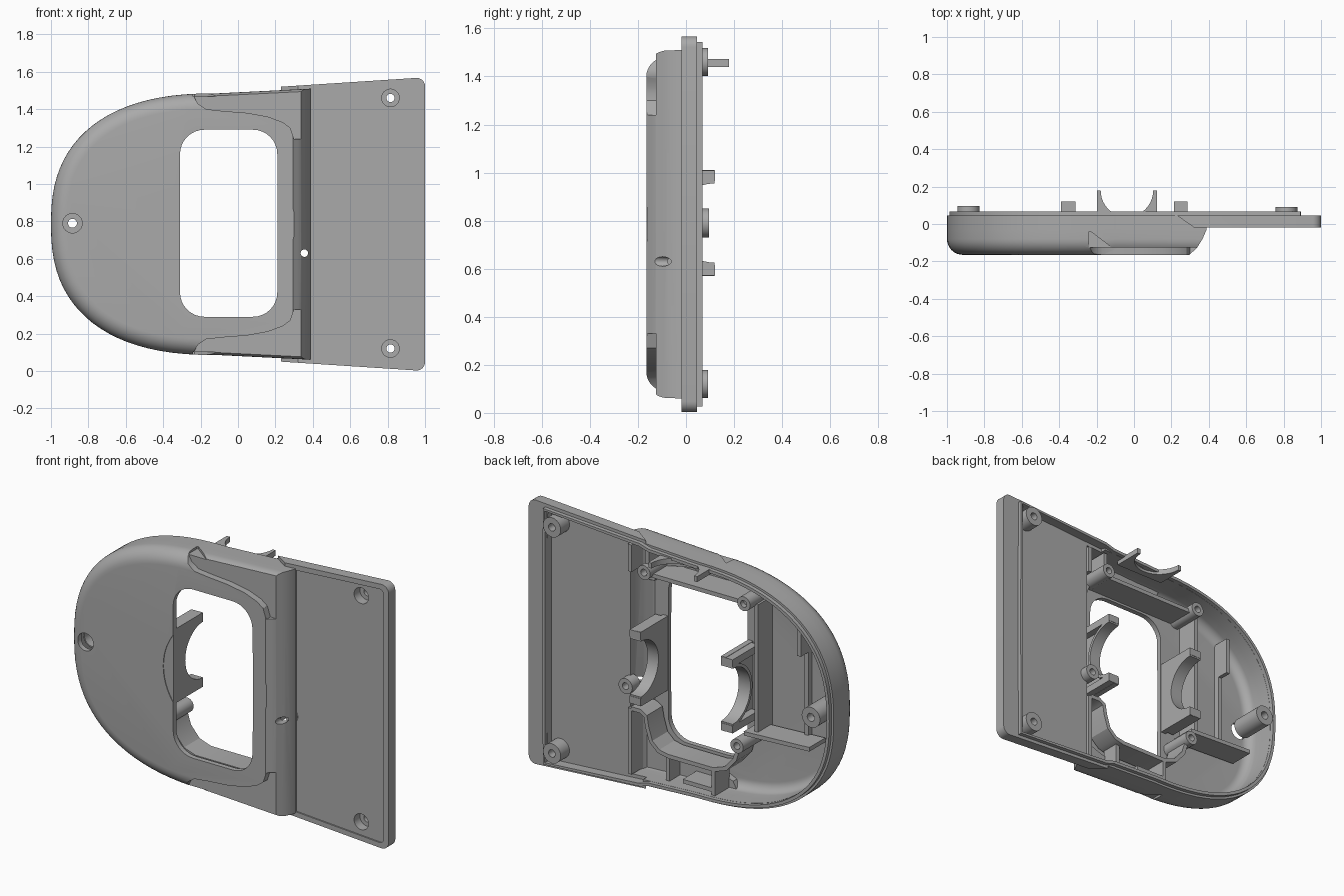
import bpy, bmesh, math
from mathutils import Vector

old = bpy.data.objects.get("Cube")
if old:
    bpy.data.objects.remove(old, do_unlink=True)

MID = 0.785  # height of the symmetry line
grey = bpy.data.materials.new("plain grey")
grey.use_nodes = True
grey.diffuse_color = (0.4, 0.4, 0.4, 1)
grey.node_tree.nodes["Principled BSDF"].inputs["Base Color"].default_value = (0.4, 0.4, 0.4, 1)


def loft(name, rings, place=lambda x, y, z: (x, y, z)):
    """Closed solid through rings of equal length; each ring is (y, [(x, z)])."""
    bm = bmesh.new()
    loops = [[bm.verts.new(place(x, y, z)) for x, z in pts] for y, pts in rings]
    for a, b in zip(loops, loops[1:]):
        for i in range(len(a)):
            j = (i + 1) % len(a)
            bm.faces.new((a[i], a[j], b[j], b[i]))
    bm.faces.new(loops[0])
    bm.faces.new(loops[-1])
    bmesh.ops.recalc_face_normals(bm, faces=bm.faces)
    me = bpy.data.meshes.new(name)
    bm.to_mesh(me)
    bm.free()
    me.materials.append(grey)
    ob = bpy.data.objects.new(name, me)
    bpy.context.collection.objects.link(ob)
    return ob


def prism(name, pts, y0, y1):
    return loft(name, [(y0, pts), (y1, pts)])


def circle(x, z, r, n=32):
    return [(x + r * math.cos(2 * math.pi * i / n), z + r * math.sin(2 * math.pi * i / n)) for i in range(n)]


def box(x0, x1, z0, z1):
    return [(x0, z0), (x1, z0), (x1, z1), (x0, z1)]


def rounded(x0, x1, z0, z1, r, n=8):
    pts = []
    for k, (cx, cz) in enumerate([(x1 - r, z1 - r), (x0 + r, z1 - r), (x0 + r, z0 + r), (x1 - r, z0 + r)]):
        for i in range(n + 1):
            a = math.pi / 2 * (k + i / n)
            pts.append((cx + r * math.cos(a), cz + r * math.sin(a)))
    return pts


def band(path, t):
    """Outline of an open path thickened by t."""
    p = [Vector(q) for q in path]
    left, right = [], []
    for i, q in enumerate(p):
        d1 = (q - p[max(i - 1, 0)]).normalized()
        d2 = (p[min(i + 1, len(p) - 1)] - q).normalized()
        d = (d1 + d2).normalized()
        n = Vector((-d.y, d.x)) * t / 2
        left.append(tuple(q + n))
        right.append(tuple(q - n))
    return left + right[::-1]


def flip(pts):
    return [(x, 2 * MID - z) for x, z in pts]


def combine(target, other, op):
    mod = target.modifiers.new("cut", 'BOOLEAN')
    mod.operation, mod.object, mod.solver = op, other, 'EXACT'
    bpy.context.view_layer.objects.active = target
    bpy.ops.object.modifier_apply(modifier=mod.name)
    bpy.data.objects.remove(other, do_unlink=True)


def cut(target, other):
    combine(target, other, 'DIFFERENCE')


# Rounded body outline
N, A, B = 2.45, 0.9, 0.70


def half_outline(inset, xend, steps=22):
    pts = []
    for i in range(steps + 1):
        a = math.pi / 2 * i / steps
        u, v = max(math.cos(a), 0) ** (2 / N), math.sin(a) ** (2 / N)
        n = Vector((-u ** (N - 1) / A, v ** (N - 1) / B)).normalized()
        pts.append((-0.1 - A * u - n.x * inset, MID + B * v - n.y * inset))
    pts.append((xend, MID + B + 0.05 * (xend + 0.1) - inset))
    return pts


def outline(inset, xend):
    h = half_outline(inset, xend)
    return h + flip(h[1:])[::-1]


def slope_x(y):
    knots = [(-0.165, 0.295), (-0.13, 0.335), (-0.05, 0.385), (-0.02, 0.39), (1, 0.39)]
    for (a, xa), (b, xb) in zip(knots, knots[1:]):
        if y <= b:
            return xa + (xb - xa) * max(y - a, 0) / (b - a)


def body_solid(name, top, front, r, inset, back):
    rings = [(top, outline(inset, slope_x(top) - back)), (-0.03, outline(inset, slope_x(-0.03) - back))]
    for i in range(9):
        a = math.pi / 2 * i / 8
        y = front + r - r * math.sin(a)
        rings.append((y, outline(inset + r * (1 - math.cos(a)), slope_x(y) - back)))
    return loft(name, rings)


def plate_outline(x0, inset, x1):
    r, b = 0.045 - inset / 2, []
    top = lambda x: MID + 0.735 + 0.065 * (x - 0.23) - inset
    for i in range(7):
        a = math.pi / 2 * i / 6
        x = x1 - r + r * math.sin(a)
        b.append((x, top(x1 - r) - r + r * math.cos(a)))
    h = [(x0, top(x0))] + b
    return h + flip(h)[::-1]


def scoop(name, g, depth):
    path = [(-0.25 - g, 1.6), (-0.24 - g, 1.475 - g), (-0.215 - g, 1.43 - g), (-0.17, 1.40 - g),
            (-0.08, 1.39 - g), (0.05, 1.38 - g), (0.16, 1.36 - g), (0.24, 1.33 - g),
            (0.28 - g, 1.30 - g), (0.30 - g, 1.24 - g), (0.45, 1.24 - g), (0.45, 1.6)]
    return [prism(name, p, -0.3, depth) for p in (path, flip(path))]


# Shell: body and end plate joined, then hollowed from the back
shell = body_solid("shell", 0.045, -0.165, 0.085, 0, 0)
plate = loft("plate", [(0.045, plate_outline(0.23, 0, 1)), (-0.018, plate_outline(0.32, 0, 1))])
combine(shell, plate, 'UNION')
hollow = body_solid("hollow", 0.3, -0.135, 0.055, 0.032, 0.032)
for s in scoop("scoop_inside", 0.025, -0.098):
    cut(hollow, s)
cut(shell, hollow)
cut(shell, prism("plate_hollow", plate_outline(0.25, 0.032, 0.876), 0.01, 0.3))
cut(shell, prism("plate_face", plate_outline(0.392, 0.03, 0.968), -0.1, -0.01))
for s in scoop("finger_scoop", 0, -0.125):
    cut(shell, s)

# Sloping dent at the start of each finger scoop
wide, narrow = box(-0.24, -0.12, 1.468, 1.6), box(-0.24, -0.232, 1.468, 1.6)
for side in (lambda p: p, flip):
    cut(shell, loft("dent", [(-0.3, side(wide)), (-0.125, side(wide)), (-0.04, side(narrow))]))
cut(shell, prism("round_dish", circle(-0.035, MID, 0.34, 64), -0.3, -0.161))
cut(shell, prism("window", rounded(-0.31, 0.21, 0.29, 1.29, 0.13), -0.3, 0.3))

# Screw posts: x, z, radius, front, back, counterbore radius, hole radius
posts = [("plate_post_top", 0.815, 1.46, 0.058, -0.005, 0.092, 0.047, 0.022),
         ("plate_post_bottom", 0.815, 0.12, 0.058, -0.005, 0.092, 0.047, 0.022),
         ("end_post", -0.885, 0.79, 0.06, -0.1, 0.095, 0.052, 0.024),
         ("slope_post", 0.355, 0.63, 0.045, -0.012, 0.06, 0, 0.02),
         ("inner_post_a", 0.235, 1.335, 0.042, -0.125, 0.06, 0, 0.02),
         ("inner_post_b", -0.42, 1.325, 0.042, -0.14, 0.06, 0, 0.02),
         ("inner_post_c", -0.375, 0.47, 0.042, -0.14, 0.06, 0, 0.02)]
for name, x, z, r, y0, y1, bore, hole in posts:
    post = prism(name, circle(x, z, r), y0, y1)
    through = bool(bore) or name == "slope_post"
    hole_from = -0.3 if through else -0.1
    for target in (post, shell) if through else (post,):
        cut(target, prism("hole", circle(x, z, hole, 20), hole_from, 0.3))
        if bore:
            cut(target, prism("bore", circle(x, z, bore), -0.3, 0.045))

# Locating lip around the whole rim
lip_half = half_outline(0.022, 0.2) + [(0.26, MID + 0.711), (0.885, MID + 0.752), (0.885, MID)]
prism("rim_lip", band(flip(lip_half[1:])[::-1] + lip_half, 0.018), 0.03, 0.068)

# Inner ribs: path, front, back
ribs = [("top_window_wall", [(0.235, 1.315), (-0.42, 1.315)], -0.14, 0.03),
        ("side_window_wall", [(-0.46, 1.31), (-0.46, 0.55)], -0.14, 0.0),
        ("pocket_wall", [(-0.40, 0.54), (-0.83, 0.56)], -0.12, 0.03),
        ("pocket_floor_rib", [(-0.72, 1.28), (-0.72, 0.56)], -0.14, -0.1),
        ("pocket_rib", [(-0.72, 1.28), (-0.72, 1.06)], -0.11, -0.03),
        ("bottom_window_wall", [(0.34, 0.49), (0.28, 0.49), (0.245, 0.47), (0.235, 0.41), (0.21, 0.33),
                                (0.16, 0.285), (0.1, 0.272), (-0.2, 0.272), (-0.28, 0.30), (-0.34, 0.37),
                                (-0.365, 0.45)], -0.115, 0.03),
        ("end_wall_bottom", [(0.348, 0.49), (0.348, 0.1)], -0.075, 0.03),
        ("end_wall_top", [(0.348, 1.30), (0.348, 1.46)], -0.075, 0.03),
        ("bottom_rib_a", [(0.12, 0.27), (0.12, 0.11)], -0.105, 0.0),
        ("bottom_rib_b", [(-0.2, 0.27), (-0.2, 0.12)], -0.105, 0.03),
        ("bottom_rib_c", [(-0.2, 0.15), (0.0, 0.15)], -0.105, 0.03),
        ("top_rib", [(0.235, 1.34), (0.235, 1.46)], -0.105, 0.03)]
for name, path, front, back in ribs:
    prism(name, band(path, 0.024), front, back)


# Cradles: U profiles (across, y) pushed along x or z
def half_round(centre, depth, r, n=20):
    return [(centre + r * math.cos(math.pi * (1 + i / n)), depth + r * math.sin(math.pi * (1 + i / n)))
            for i in range(n + 1)]


def saddle(centre, depth, r, t, foot):
    c = centre
    return ([(c - r - t, depth)] + half_round(c, depth, r)
            + [(c + r + t, depth), (c + r + t, foot), (c - r - t, foot)])


along_x = lambda a, d, y: (d, y, a)
along_z = lambda a, d, y: (a, y, d)
for side, x0, x1, w0, w1 in (("left", -0.39, -0.313, -0.345, -0.313), ("right", 0.213, 0.285, 0.213, 0.245)):
    wall = saddle(0.79, 0.118, 0.165, 0.055, -0.14)
    loft(f"{side}_cradle_wall", [(w0, wall), (w1, wall)], along_x)
    ring = band(half_round(0.79, 0.118, 0.174), 0.018)
    loft(f"{side}_cradle_ring", [(x0, ring), (x1, ring)], along_x)
    for end, z0, z1 in (("lower", 0.572, 0.615), ("upper", 0.965, 1.008)):
        prism(f"{side}_{end}_arm", box(x0, x1, z0, z1), -0.12, 0.12)
top_saddle = saddle(-0.038, 0.178, 0.14, 0.02, 0.0)
loft("top_cradle", [(1.44, top_saddle), (1.472, top_saddle)], along_z)

bpy.ops.object.select_all(action='DESELECT')
for ob in bpy.context.scene.objects:
    if ob.type == 'MESH':
        ob.select_set(True)
bpy.context.view_layer.objects.active = shell
bpy.ops.object.shade_smooth_by_angle(angle=math.radians(30))
